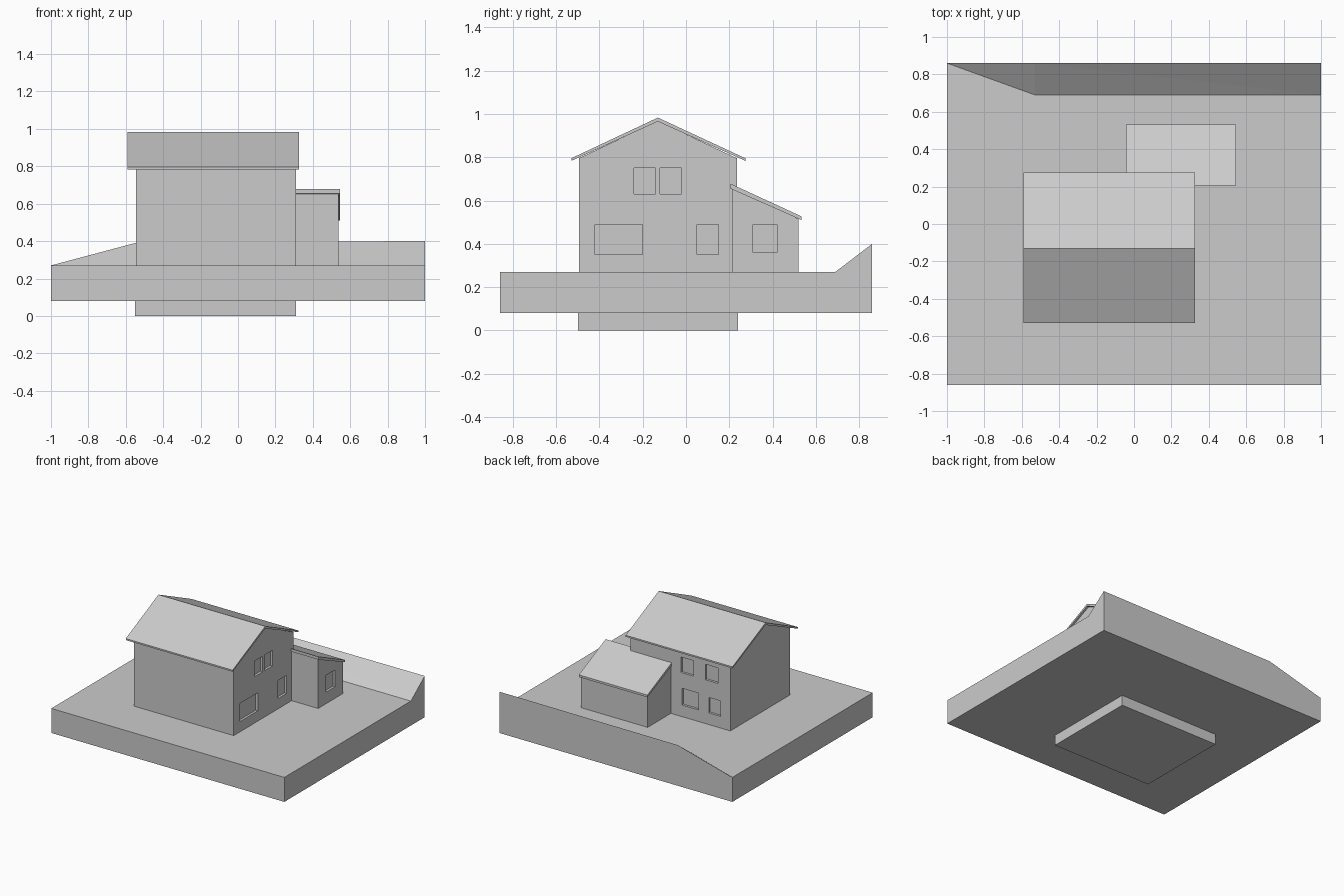
import bpy
import bmesh

cube = bpy.data.objects.get("Cube")
if cube:
    bpy.data.objects.remove(cube, do_unlink=True)

# One plain grey for the whole model
grey = bpy.data.materials.new("plain_grey")
grey.use_nodes = True
GREY = (0.6, 0.6, 0.6, 1.0)
grey.diffuse_color = GREY
bsdf = next(n for n in grey.node_tree.nodes if n.type == 'BSDF_PRINCIPLED')
bsdf.inputs["Base Color"].default_value = GREY
bsdf.inputs["Roughness"].default_value = 0.8


def mesh_object(name, verts, faces):
    bm = bmesh.new()
    vs = [bm.verts.new(v) for v in verts]
    for f in faces:
        bm.faces.new([vs[i] for i in f])
    bmesh.ops.recalc_face_normals(bm, faces=bm.faces)
    mesh = bpy.data.meshes.new(name)
    bm.to_mesh(mesh)
    bm.free()
    mesh.materials.append(grey)
    obj = bpy.data.objects.new(name, mesh)
    bpy.context.collection.objects.link(obj)
    return obj


def prism(name, profile, x0, x1):
    """Extrude a (y, z) profile along x."""
    n = len(profile)
    verts = [(x, y, z) for x in (x0, x1) for y, z in profile]
    faces = [list(range(n)), list(range(n, 2 * n))]
    faces += [[i, (i + 1) % n, n + (i + 1) % n, n + i] for i in range(n)]
    return mesh_object(name, verts, faces)


def box(name, x, y, z):
    return prism(name, [(y[0], z[0]), (y[1], z[0]), (y[1], z[1]), (y[0], z[1])], *x)


def recess(wall, x, y, z):
    """Cut a shallow window niche into a wall."""
    cutter = box("window_cutter", x, y, z)
    cutter.hide_render = True
    mod = wall.modifiers.new("window", 'BOOLEAN')
    mod.operation = 'DIFFERENCE'
    mod.solver = 'EXACT'
    mod.object = cutter
    bpy.context.view_layer.objects.active = wall
    bpy.ops.object.modifier_apply(modifier=mod.name)
    bpy.data.objects.remove(cutter, do_unlink=True)


# Ground slab with an earth bank rising along the back edge
B, T, H, Y = 0.08, 0.27, 0.40, 0.86
mesh_object("ground", [
    (-1, -Y, B), (1, -Y, B), (1, Y, B), (-1, Y, B),
    (-1, -Y, T), (1, -Y, T), (1, 0.69, T), (-0.53, 0.69, T), (-1, Y, T),
    (-0.53, Y, H - 0.005), (1, Y, H)],
    [(0, 1, 2, 3), (0, 1, 5, 4), (0, 3, 8, 4), (4, 5, 6, 7, 8),
     (1, 2, 10, 6, 5), (2, 3, 8, 9, 10), (6, 7, 9), (6, 9, 10), (7, 8, 9)])

# Foundation below the slab
box("foundation", (-0.55, 0.31), (-0.50, 0.24), (0.0, 0.09))

# Main house walls with gables, and the lean-to annex
house = prism("house_walls", [(-0.495, 0.25), (0.235, 0.25), (0.235, 0.795),
                              (-0.13, 0.968), (-0.495, 0.795)], -0.545, 0.31)
annex = prism("annex_walls", [(0.215, 0.25), (0.52, 0.25), (0.52, 0.515),
                              (0.215, 0.66)], -0.035, 0.537)

# Thin roofs with overhanging eaves
prism("house_roof", [(-0.53, 0.795), (-0.13, 0.983), (0.275, 0.795), (0.275, 0.783),
                     (-0.13, 0.965), (-0.53, 0.783)], -0.592, 0.325)
prism("annex_roof", [(0.205, 0.678), (0.533, 0.527), (0.533, 0.51), (0.205, 0.655)],
      -0.042, 0.546)

# Gable-side windows: (y range, z range)
for y, z in [((-0.42, -0.20), (0.35, 0.49)), ((0.05, 0.15), (0.35, 0.49)),
             ((-0.24, -0.14), (0.63, 0.75)), ((-0.12, -0.02), (0.63, 0.75))]:
    recess(house, (0.292, 0.36), y, z)
recess(annex, (0.519, 0.60), (0.31, 0.42), (0.36, 0.49))

# Rear windows: (x range, z range)
for x, z in [((-0.46, -0.36), (0.36, 0.48)), ((-0.27, -0.13), (0.36, 0.49)),
             ((-0.44, -0.33), (0.61, 0.73)), ((-0.23, -0.12), (0.61, 0.73))]:
    recess(house, x, (0.217, 0.30), z)
